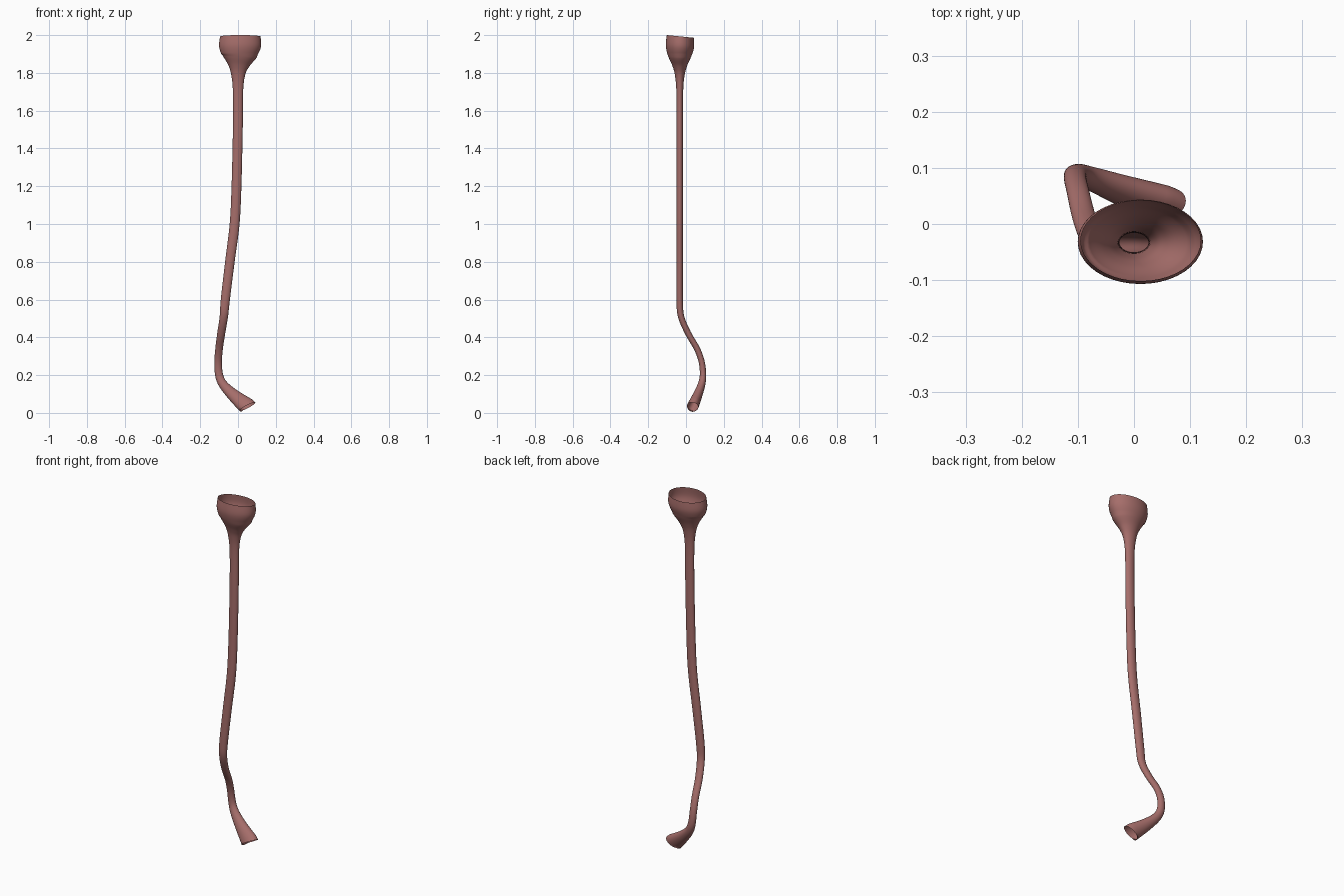
import bpy, bmesh, math
from mathutils import Vector

if "Cube" in bpy.data.objects:
    bpy.data.objects.remove(bpy.data.objects["Cube"])

# stations down the duct: centre x, y, z, half width, half depth
STATIONS = [
    (0.012, -0.030, 1.993, 0.107, 0.072), (0.011, -0.032, 1.94, 0.111, 0.075),
    (0.008, -0.033, 1.89, 0.092, 0.062), (0.004, -0.033, 1.84, 0.057, 0.040),
    (0.001, -0.033, 1.79, 0.037, 0.026), (0.0, -0.033, 1.70, 0.027, 0.018),
    (-0.001, -0.033, 1.50, 0.026, 0.0175), (-0.008, -0.033, 1.20, 0.026, 0.0175),
    (-0.018, -0.033, 1.00, 0.026, 0.0175), (-0.043, -0.033, 0.80, 0.025, 0.0175),
    (-0.067, -0.033, 0.60, 0.024, 0.0175), (-0.075, -0.026, 0.51, 0.022, 0.0165),
    (-0.089, 0.012, 0.42, 0.021, 0.016), (-0.100, 0.058, 0.34, 0.020, 0.016),
    (-0.105, 0.083, 0.27, 0.020, 0.016), (-0.100, 0.090, 0.20, 0.021, 0.017),
    (-0.078, 0.082, 0.15, 0.024, 0.020), (-0.025, 0.062, 0.095, 0.033, 0.025),
    (0.050, 0.035, 0.033, 0.048, 0.031),
]
SIDES, STEPS = 40, 6


def spline(p, q, r, s, t):
    return tuple(0.5 * (2 * b + (c - a) * t + (2 * a - 5 * b + 4 * c - d) * t * t
                 + (3 * b - a - 3 * c + d) * t ** 3) for a, b, c, d in zip(p, q, r, s))


# smooth path, parametrised evenly between stations
n = len(STATIONS)
path = []
for i in range(n - 1):
    p, q, r, s = (STATIONS[min(max(k, 0), n - 1)] for k in range(i - 1, i + 3))
    path += [spline(p, q, r, s, k / STEPS) for k in range(STEPS)]
path.append(STATIONS[-1])

# sweep open elliptical rings along the path
bm = bmesh.new()
rings = []
for i, (x, y, z, w, d) in enumerate(path):
    a, b = path[max(i - 1, 0)], path[min(i + 1, len(path) - 1)]
    t = (Vector(b[:3]) - Vector(a[:3])).normalized()
    if i < STEPS * 2:
        t = Vector((0, -0.1 * (1 - i / (STEPS * 2)), -1)).normalized()  # tilted rim
    if i == len(path) - 1:
        t = Vector((0.47, -0.25, -0.85)).normalized()
    u = (Vector((1, 0, 0)) - t * t.x).normalized()
    v = u.cross(t)
    rings.append([bm.verts.new(Vector((x, y, z)) + u * w * math.cos(k * math.tau / SIDES)
                               + v * d * math.sin(k * math.tau / SIDES)) for k in range(SIDES)])
for r0, r1 in zip(rings, rings[1:]):
    for k in range(SIDES):
        m = (k + 1) % SIDES
        bm.faces.new((r0[k], r0[m], r1[m], r1[k]))
bmesh.ops.recalc_face_normals(bm, faces=bm.faces)
# radial test so that the walls face outward
f = bm.faces[:][STEPS * 6 * SIDES]
if f.normal.dot(f.calc_center_median() - Vector(path[STEPS * 6][:3])) < 0:
    bmesh.ops.reverse_faces(bm, faces=bm.faces)
for f in bm.faces:
    f.smooth = True
mesh = bpy.data.meshes.new("cupped_tube")
bm.to_mesh(mesh)
bm.free()
tube = bpy.data.objects.new("cupped_tube", mesh)
bpy.context.collection.objects.link(tube)

# single dusty red colour
mat = bpy.data.materials.new("dusty red")
mat.diffuse_color = (0.38, 0.155, 0.145, 1)
mat.use_nodes = True
mat.node_tree.nodes["Principled BSDF"].inputs["Base Color"].default_value = mat.diffuse_color
mesh.materials.append(mat)
